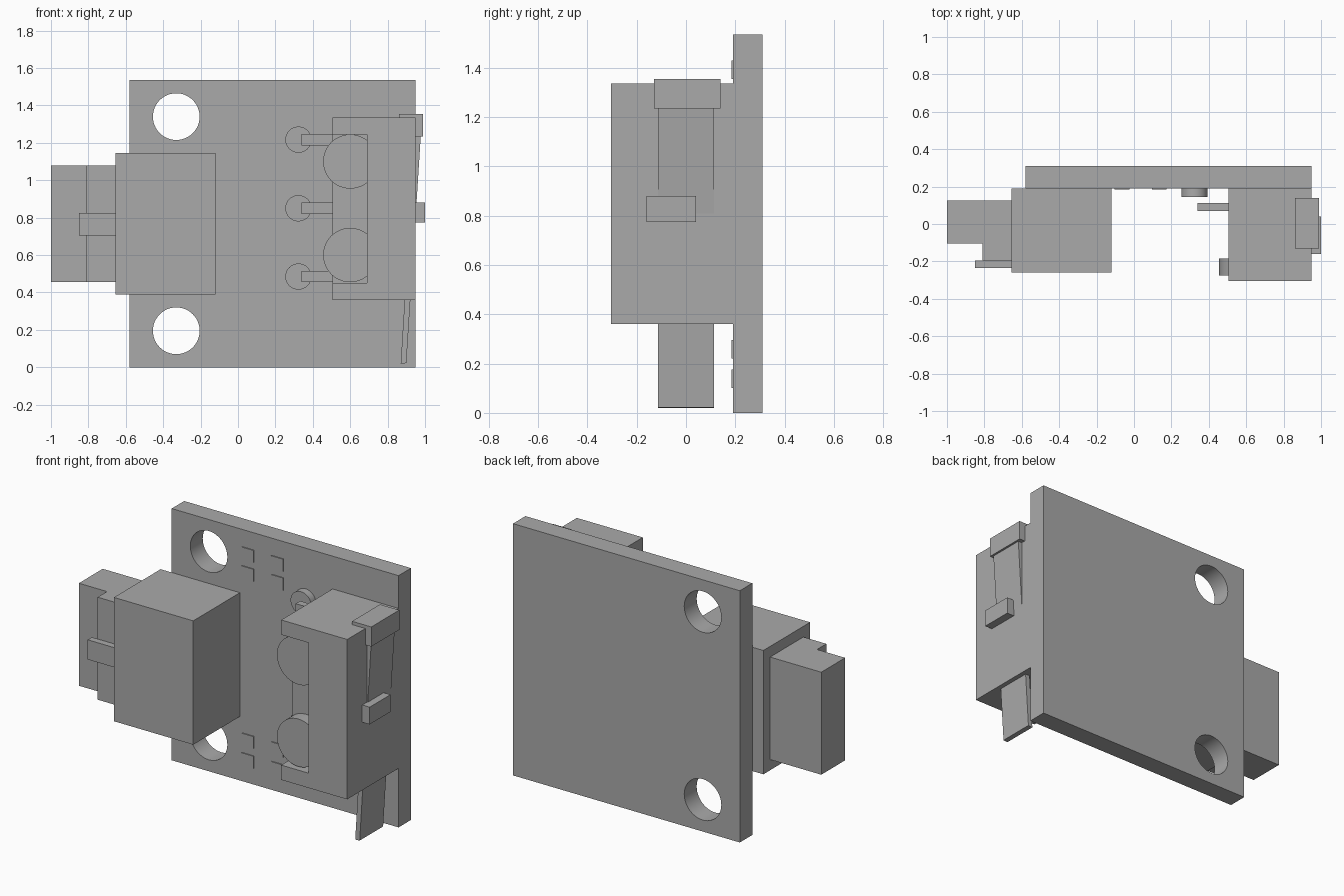
import bpy
import math
from mathutils import Matrix

cube = bpy.data.objects.get("Cube")
if cube:
    bpy.data.objects.remove(cube, do_unlink=True)

grey = bpy.data.materials.new("plain grey")
grey.use_nodes = True
COLOUR = (0.4, 0.4, 0.4, 1)
grey.diffuse_color = COLOUR
grey.node_tree.nodes["Principled BSDF"].inputs["Base Color"].default_value = COLOUR


def prism(name, outline, low, high, axis="y"):
    """Extrude an outline: (x, z) along y, or (x, y) along z."""
    def place(p, d):
        return (p[0], d, p[1]) if axis == "y" else (p[0], p[1], d)
    n = len(outline)
    verts = [place(p, low) for p in outline] + [place(p, high) for p in outline]
    faces = [list(range(n)), list(range(n, 2 * n))]
    faces += [[i, (i + 1) % n, n + (i + 1) % n, n + i] for i in range(n)]
    mesh = bpy.data.meshes.new(name)
    mesh.from_pydata(verts, [], faces)
    import bmesh
    bm = bmesh.new()
    bm.from_mesh(mesh)
    bmesh.ops.recalc_face_normals(bm, faces=bm.faces)
    bm.to_mesh(mesh)
    bm.free()
    mesh.materials.append(grey)
    obj = bpy.data.objects.new(name, mesh)
    bpy.context.collection.objects.link(obj)
    return obj


def box(name, x, y, z):
    return prism(name, [(x[0], z[0]), (x[1], z[0]), (x[1], z[1]), (x[0], z[1])], *y)


def disc(name, x, z, radius, y):
    """Round part lying along y, with a smooth wall and sharp rims."""
    steps = [2 * math.pi * i / 48 for i in range(48)]
    obj = prism(name, [(x + radius * math.cos(a), z + radius * math.sin(a)) for a in steps], *y)
    for face in obj.data.polygons:
        face.use_smooth = len(face.vertices) == 4
    for edge in obj.data.edges:
        a, b = (obj.data.vertices[v].co.y for v in edge.vertices)
        edge.use_edge_sharp = abs(a - b) < 1e-5
    return obj


def cut(obj, cutter):
    mod = obj.modifiers.new("cut", "BOOLEAN")
    mod.operation = "DIFFERENCE"
    mod.solver = "EXACT"
    mod.object = cutter
    cutter.hide_render = True
    cutter.hide_viewport = True
    cutter.display_type = "WIRE"


# Circuit board with two mounting holes
FACE = 0.19
board = box("board", (-0.58, 0.95), (FACE, 0.31), (0, 1.535))
for z in (0.195, 1.34):
    cut(board, disc("hole_cutter", -0.33, z, 0.125, (0.1, 0.4)))

# Thin solder pads on the board face
for x in (-0.105, 0.095):
    for z in (0.1, 0.22, 1.24, 1.355):
        box("solder_pad", (x, x + 0.08), (FACE - 0.006, FACE), (z, z + 0.075))

# Cable connector: housing, stepped plug and latch
box("connector_housing", (-0.655, -0.12), (-0.26, FACE), (0.39, 1.145))
prism("connector_plug",
      [(-1, 0.125), (-1, -0.105), (-0.81, -0.105), (-0.81, -0.195), (-0.655, -0.195), (-0.655, 0.125)],
      0.455, 1.08, axis="z")
box("connector_latch", (-0.85, -0.655), (-0.235, -0.195), (0.705, 0.825))

# Switch body with a recess on its front left
switch = box("switch_body", (0.505, 0.95), (-0.305, FACE), (0.36, 1.335))
cut(switch, box("recess_cutter", (0.4, 0.69), (-0.4, -0.2), (0.45, 1.245)))

# Round bosses in the recess, flattened against its inner wall
for z in (0.6, 1.1):
    boss = disc("switch_boss", 0.6, z, 0.145, (-0.275, -0.185))
    for v in boss.data.vertices:
        v.co.x = min(v.co.x, 0.69)

# Switch terminals and their solder joints
for z in (0.485, 0.85, 1.217):
    box("switch_terminal", (0.34, 0.505), (0.07, 0.113), (z - 0.03, z + 0.03))
    disc("solder_joint", 0.323, z, 0.07, (0.145, FACE))

# Slanted lever, its head and the push button
prism("lever", [(0.87, 0.02), (0.9, 0.022), (0.978, 1.25), (0.946, 1.25)], -0.113, 0.113)
box("lever_head", (0.86, 0.99), (-0.13, 0.14), (1.235, 1.355))
box("push_button", (0.95, 1.0), (-0.16, 0.04), (0.775, 0.88))
